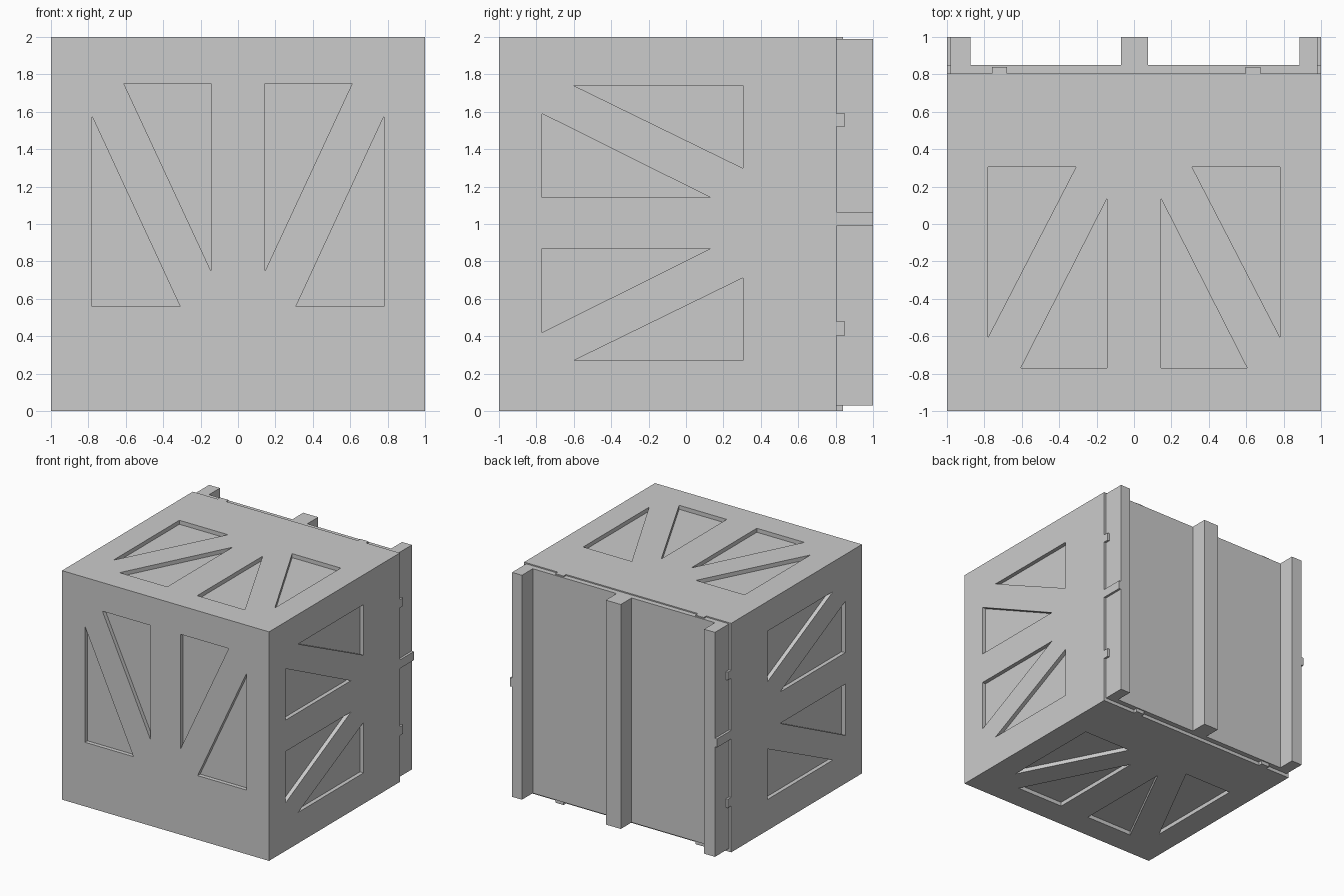
import bpy, bmesh
from mathutils import Vector

if "Cube" in bpy.data.objects:
    bpy.data.objects.remove(bpy.data.objects["Cube"])

DEPTH = 0.035


def box(bm, x, y, z):
    """Add an axis-aligned box given its three (min, max) ranges."""
    v = bmesh.ops.create_cube(bm, size=1)["verts"]
    for p in v:
        p.co = Vector([(r[0] + r[1]) / 2 + c * (r[1] - r[0]) for r, c in zip((x, y, z), p.co)])


def make(name, bm):
    bmesh.ops.recalc_face_normals(bm, faces=bm.faces)
    mesh = bpy.data.meshes.new(name)
    bm.to_mesh(mesh)
    bm.free()
    ob = bpy.data.objects.new(name, mesh)
    bpy.context.collection.objects.link(ob)
    return ob


def prism(bm, tri, place):
    """Triangular prism running from below the panel surface to outside it."""
    low = [bm.verts.new(place(u, v, DEPTH)) for u, v in tri]
    high = [bm.verts.new(place(u, v, -0.1)) for u, v in tri]
    bm.faces.new(low)
    bm.faces.new(high[::-1])
    for i in range(3):
        j = (i + 1) % 3
        bm.faces.new((low[i], high[i], high[j], low[j]))


# Crate body
bm = bmesh.new()
box(bm, (-1, 1), (-1, 0.805), (0, 2))
body = make("crate_body", bm)

# Triangular recesses, one half of each panel; the other half is mirrored
front = [[(0.145, 1.75), (0.61, 1.75), (0.145, 0.75)],
         [(0.78, 1.575), (0.78, 0.56), (0.31, 0.56)]]
top = [[(0.31, 0.305), (0.78, 0.305), (0.78, -0.605)],
       [(0.145, 0.135), (0.145, -0.77), (0.605, -0.77)]]
side = [[(-0.60, 0.735), (0.305, 0.735), (0.305, 0.293)],
        [(-0.77, 0.585), (-0.77, 0.137), (0.13, 0.137)]]

bm = bmesh.new()
for s in (-1, 1):
    for t in front:
        prism(bm, t, lambda u, v, d: (s * u, -1 + d, v))
    for e in (-1, 1):
        for t in top:
            prism(bm, t, lambda u, v, d: (s * u, v, 1 + e * (1 - d)))
        for t in side:
            prism(bm, t, lambda u, v, d: (e * (1 - d), u, 1.005 + s * v))
cutter = make("recess_cutter", bm)
cutter.hide_render = True

mod = body.modifiers.new("recesses", "BOOLEAN")
mod.object = cutter
mod.operation = "DIFFERENCE"
mod.solver = "EXACT"
bpy.context.view_layer.objects.active = body
bpy.ops.object.modifier_apply(modifier=mod.name)
bpy.data.objects.remove(cutter)

# Back lid panel
bm = bmesh.new()
box(bm, (-0.98, 0.98), (0.80, 0.85), (0.03, 1.99))
make("lid_panel", bm)

# Upright ribs on the lid
for name, x in (("left_rib", (-0.98, -0.875)), ("middle_rib", (-0.07, 0.075)),
                ("right_rib", (0.885, 0.98))):
    bm = bmesh.new()
    box(bm, x, (0.80, 1.0), (0.03, 1.99))
    make(name, bm)

# Small locking tabs around the rim, and a long latch on each side
bm = bmesh.new()
for x in ((-0.76, -0.68), (0.595, 0.675)):
    for z in ((0, 0.05), (1.95, 2)):
        box(bm, x, (0.79, 0.84), z)
for x in ((-1, -0.95), (0.95, 1)):
    for z in ((0.405, 0.48), (1.52, 1.59)):
        box(bm, x, (0.79, 0.85), z)
make("rim_tabs", bm)

bm = bmesh.new()
for x in ((-1, -0.95), (0.95, 1)):
    box(bm, x, (0.79, 0.999), (0.99, 1.065))
make("side_latches", bm)
